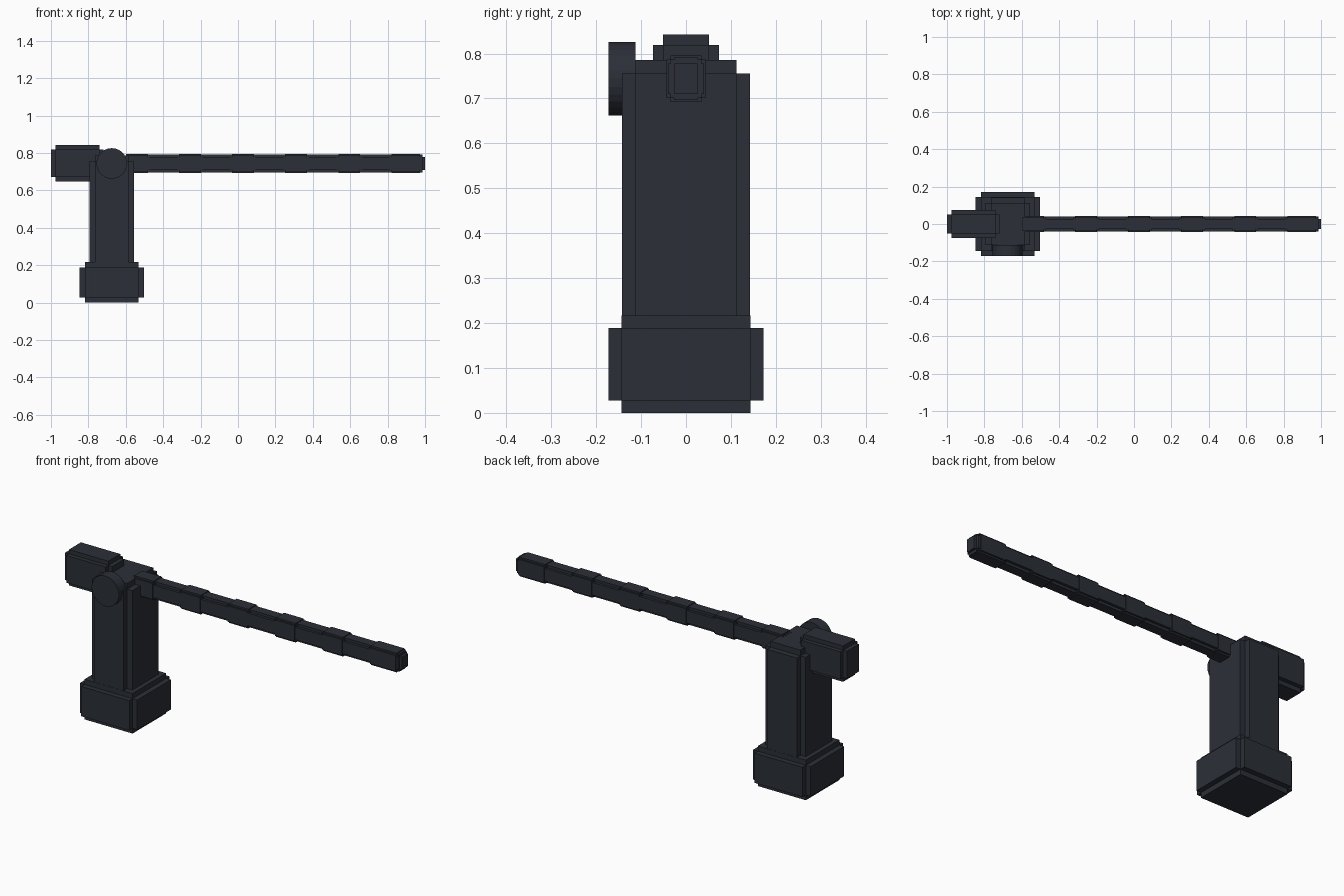
import bpy, bmesh
from math import pi
from mathutils import Matrix, Vector

if "Cube" in bpy.data.objects:
    bpy.data.objects.remove(bpy.data.objects["Cube"])

mat = bpy.data.materials.new("dark_metal")
mat.diffuse_color = (0.024, 0.028, 0.038, 1)
mat.use_nodes = True
mat.node_tree.nodes["Principled BSDF"].inputs["Base Color"].default_value = mat.diffuse_color


def finish(name, bm):
    mesh = bpy.data.meshes.new(name)
    bm.to_mesh(mesh)
    bm.free()
    mesh.materials.append(mat)
    ob = bpy.data.objects.new(name, mesh)
    bpy.context.collection.objects.link(ob)
    return ob


def stepped_box(name, lo, hi, inset):
    """Box with stepped edges: three crossed boxes, each full size on one axis."""
    lo, hi = Vector(lo), Vector(hi)
    bm = bmesh.new()
    for axis in range(3):
        size = hi - lo - Vector([0 if i == axis else 2 * inset for i in range(3)])
        bmesh.ops.create_cube(bm, size=1, matrix=Matrix.Translation((lo + hi) / 2)
                              @ Matrix.Diagonal((*size, 1)))
    return finish(name, bm)


PX, PZ = -0.675, 0.744   # pivot position

# Foot and post
stepped_box("base", (PX - 0.172, -0.172, 0), (PX + 0.172, 0.172, 0.217), 0.028)
stepped_box("post", (PX - 0.12, -0.143, 0.186), (PX + 0.12, 0.143, 0.786), 0.031)

# Counterweight behind the pivot
stepped_box("counterweight", (-1, -0.074, 0.648), (-0.718, 0.074, 0.842), 0.023)

# Pivot disc on the front face
bm = bmesh.new()
bmesh.ops.create_cone(bm, cap_ends=True, segments=28, radius1=0.082, radius2=0.082,
                      depth=0.06, matrix=Matrix.Translation((PX, -0.142, PZ))
                      @ Matrix.Rotation(pi / 2, 4, 'X'))
finish("pivot_disc", bm)

# Boom and its raised bands
stepped_box("boom", (-0.605, -0.04, PZ - 0.048), (1, 0.04, PZ + 0.048), 0.014)
for i in range(6):
    x = -0.608 + 0.2838 * i
    end = 0.983 if i == 5 else x + 0.135
    stepped_box(f"boom_band_{i + 1}", (x, -0.043, PZ - 0.052), (end, 0.043, PZ + 0.052), 0.009)
